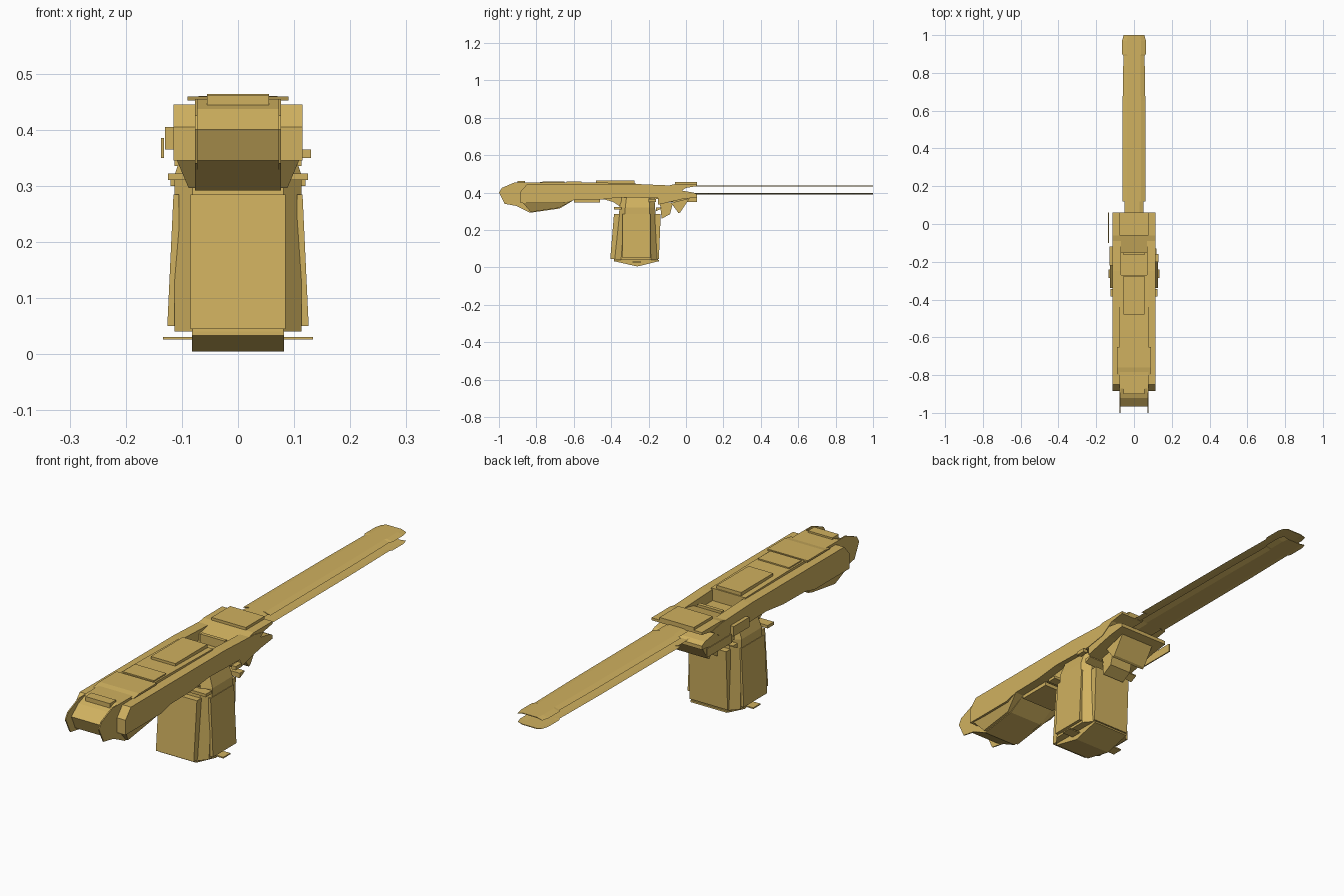
import bpy, bmesh

if "Cube" in bpy.data.objects:
    bpy.data.objects.remove(bpy.data.objects["Cube"])

mat = bpy.data.materials.new("brass_yellow")
mat.diffuse_color = (0.63, 0.44, 0.115, 1)
mat.use_nodes = True
mat.node_tree.nodes["Principled BSDF"].inputs["Base Color"].default_value = mat.diffuse_color


def make(name, verts, faces):
    me = bpy.data.meshes.new(name)
    me.from_pydata(verts, [], faces)
    bm = bmesh.new()
    bm.from_mesh(me)
    bmesh.ops.recalc_face_normals(bm, faces=bm.faces)
    bm.to_mesh(me)
    bm.free()
    me.materials.append(mat)
    ob = bpy.data.objects.new(name, me)
    bpy.context.collection.objects.link(ob)
    return ob


def loft(name, rings):
    """Closed solid through rings of equal point count."""
    n = len(rings[0])
    faces = [list(range(n)), [(len(rings) - 1) * n + i for i in range(n)]]
    for k in range(len(rings) - 1):
        for i in range(n):
            j = (i + 1) % n
            faces.append([k * n + i, k * n + j, (k + 1) * n + j, (k + 1) * n + i])
    return make(name, [p for r in rings for p in r], faces)


def prism(name, prof, x0, x1):
    """Extrude a (y, z) outline along x."""
    return loft(name, [[(x, y, z) for y, z in prof] for x in (x0, x1)])


def box(name, x0, x1, y0, y1, z0, z1):
    return prism(name, [(y0, z0), (y1, z0), (y1, z1), (y0, z1)], x0, x1)


def pair(name, prof, x0, x1):
    for side, s in (("left", -1), ("right", 1)):
        prism(f"{name}_{side}", prof, s * x0, s * x1)


# Central nose and core
prism("nose_core", [(-.965, .40), (-.92, .437), (-.87, .455), (-.56, .455), (-.27, .45),
                    (-.27, .38), (-.60, .36), (-.675, .315), (-.835, .292), (-.94, .345)], -.077, .077)
pair("nose_cheek", [(-1, .40), (-.985, .425), (-.915, .455), (-.86, .455), (-.86, .32),
                    (-.97, .34)], .072, .077)

# Side shells of the body, chamfered in at the belly
pair("side_rail", [(-.885, .405), (-.85, .445), (-.25, .445), (-.06, .437), (.0, .425), (-.06, .385),
                   (-.15, .37), (-.35, .375), (-.46, .362), (-.60, .36), (-.66, .345), (-.885, .345)],
     .07, .115)
belly = [(-.885, .36), (-.60, .36), (-.68, .318), (-.83, .296)]
loft("belly", [[(s * (.115 if z > .35 else .088), y, z) for y, z in belly] for s in (-1, 1)])

# Top plates, recess floor and ribs
box("top_plate", -.055, .055, -.48, -.275, .45, .464)
box("top_step", -.07, .07, -.64, -.56, .45, .46)
box("front_band", -.055, .055, -.90, -.86, .44, .462)
prism("top_collar", [(-.80, .452), (-.76, .459), (-.65, .459), (-.65, .452)], -.09, .09)
box("recess_floor", -.075, .075, -.28, -.06, .375, .40)
box("recess_rear_rib", -.055, .055, -.165, -.15, .40, .435)
box("under_plate", -.077, .077, -.60, -.46, .346, .362)

# Receiver layers behind the recess
prism("receiver_cover", [(-.15, .425), (-.06, .445), (.06, .445), (.06, .435), (-.06, .415),
                         (-.15, .395)], -.113, .113)
box("cover_cap", -.077, .077, -.06, .06, .445, .456)
prism("receiver_base", [(-.15, .40), (-.05, .415), (.04, .40), (.06, .39), (.06, .375), (-.02, .365),
                        (-.15, .335)], -.113, .113)
prism("rear_fin", [(-.14, .35), (-.07, .345), (-.085, .285), (-.13, .26)], -.05, .05)
prism("rear_flap", [(-.08, .345), (.02, .37), (-.03, .295), (-.04, .29)], -.077, .077)
box("left_side_plate", -.137, -.132, -.10, .06, .35, .385)
box("left_knob", -.13, -.11, -.22, -.12, .365, .405)
box("right_knob", .11, .13, -.20, -.16, .35, .365)

# Grip: eight-sided tapered column
def octagon(w, y0, y1, z):
    c, d = w * .72, (y1 - y0) * .16
    return [(-c, y0, z), (c, y0, z), (w, y0 + d, z), (w, y1 - d, z),
            (c, y1, z), (-c, y1, z), (-w, y1 - d, z), (-w, y0 + d, z)]


loft("grip", [octagon(.113, -.385, -.15, .04), octagon(.113, -.355, -.165, .32),
              octagon(.09, -.345, -.17, .385)])
prism("grip_front_panel", [(-.405, .045), (-.385, .285), (-.35, .285), (-.37, .045)], -.085, .085)
prism("grip_rear_panel", [(-.145, .045), (-.135, .285), (-.165, .285), (-.165, .045)], -.085, .085)
for side, s in (("left", -1), ("right", 1)):
    loft(f"grip_side_panel_{side}", [
        [(s * .105, -.34, z), (s * .105, -.19, z), (s * w, -.19, z), (s * w, -.34, z)]
        for z, w in ((.05, .126), (.285, .115))])
box("grip_collar", -.125, .125, -.385, -.345, .31, .322)
prism("grip_collar_rear", [(-.16, .30), (-.13, .315), (-.13, .32), (-.16, .32)], -.12, .12)
prism("grip_shoulder", [(-.46, .37), (-.39, .35), (-.345, .32), (-.345, .375)], -.077, .077)

# Grip foot and its side tabs
prism("grip_foot", [(-.385, .033), (-.26, .005), (-.145, .033), (-.145, .04), (-.385, .04)], -.082, .082)
pair("foot_tab", [(-.285, .026), (-.24, .026), (-.24, .031), (-.285, .031)], .08, .134)

# Barrel: two thin strips with open sides
def strip(name, z, bow):
    rows = []
    for y, w in ((.0, .05), (.12, .05), (.12, .062), (.65, .06), (.89, .056), (.90, .063), (.97, .063), (1, .055)):
        e, m = (z, z + bow)
        rows.append([(-w, y, e), (-w * .6, y, m), (w * .6, y, m), (w, y, e),
                     (w * .6, y, m - .003), (-w * .6, y, m - .003)])
    return loft(name, rows)


strip("barrel_top_strip", .432, .007)
strip("barrel_bottom_strip", .398, -.004)
